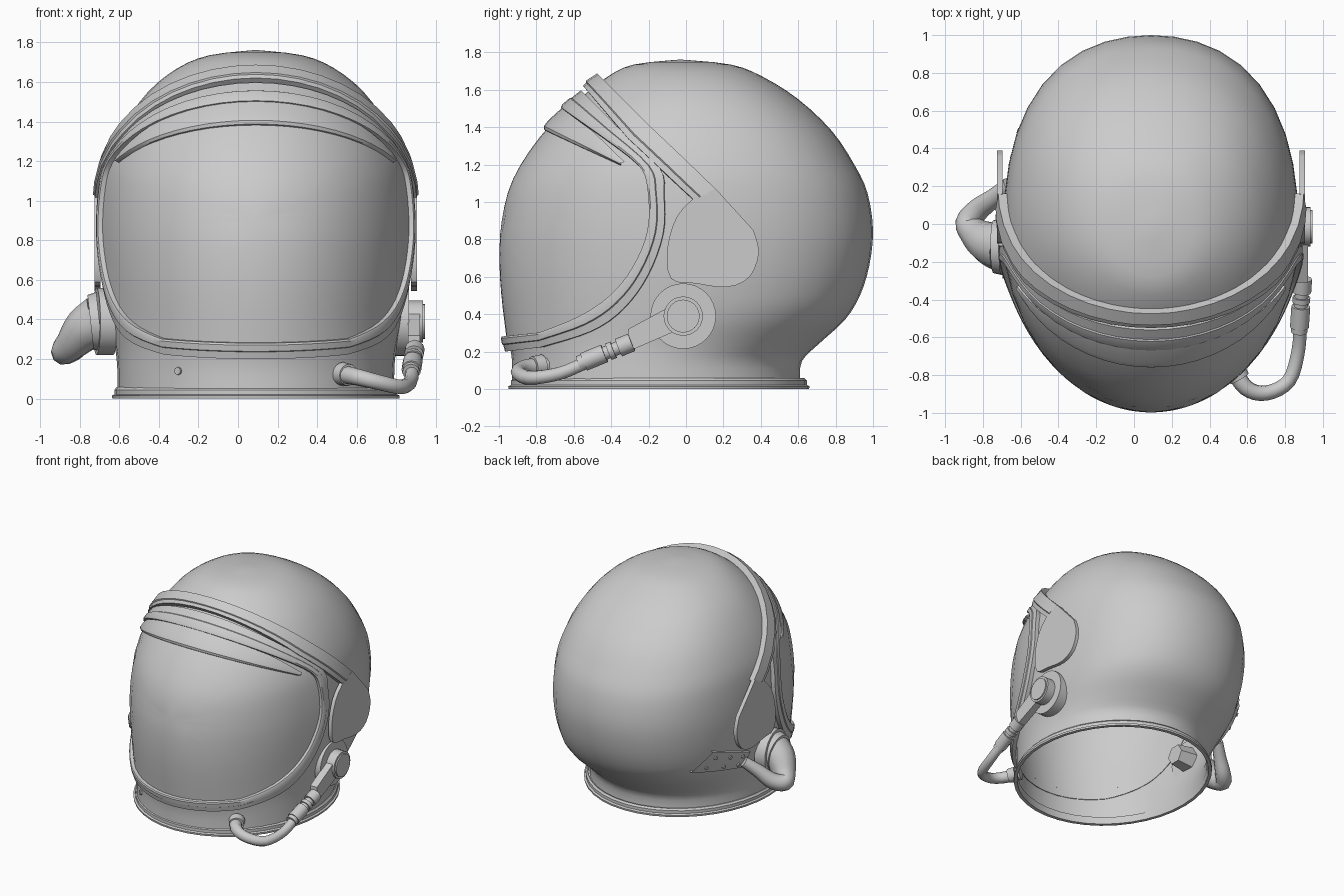
import bpy, bmesh, math
from mathutils import Vector

if "Cube" in bpy.data.objects:
    bpy.data.objects.remove(bpy.data.objects["Cube"])

CX = 0.09  # helmet symmetry plane


def spline(pts, n=4, closed=False):
    """Catmull-Rom resampling of tuples of any size."""
    out, m = [], len(pts)
    g = (lambda i: pts[i % m]) if closed else (lambda i: pts[max(0, min(m - 1, i))])
    for i in range(m if closed else m - 1):
        a, b, c, d = g(i - 1), g(i), g(i + 1), g(i + 2)
        for k in range(n):
            t = k / n
            out.append(tuple(0.5 * (2 * q + (r - p) * t + (2 * p - 5 * q + 4 * r - s) * t * t
                                    + (3 * q - p - 3 * r + s) * t ** 3)
                             for p, q, r, s in zip(a, b, c, d)))
    if not closed:
        out.append(tuple(pts[-1]))
    return out


def make(name, verts, faces, angle=35):
    me = bpy.data.meshes.new(name)
    me.from_pydata([tuple(v) for v in verts], [], faces)
    bm = bmesh.new()
    bm.from_mesh(me)
    bmesh.ops.remove_doubles(bm, verts=bm.verts, dist=1e-5)
    bmesh.ops.recalc_face_normals(bm, faces=bm.faces)
    bm.to_mesh(me)
    bm.free()
    ob = bpy.data.objects.new(name, me)
    bpy.context.collection.objects.link(ob)
    bpy.ops.object.select_all(action='DESELECT')
    ob.select_set(True)
    bpy.context.view_layer.objects.active = ob
    bpy.ops.object.shade_smooth_by_angle(angle=math.radians(angle))
    return ob


def grid(name, rows, wrap_u=False, wrap_v=False, angle=35):
    n, m = len(rows), len(rows[0])
    faces = [(i * m + j, i * m + (j + 1) % m, (i + 1) % n * m + (j + 1) % m, (i + 1) % n * m + j)
             for i in range(n if wrap_u else n - 1) for j in range(m if wrap_v else m - 1)]
    return make(name, [v for r in rows for v in r], faces, angle)


# Shell levels: z, front y, back y, half width
LEVELS = spline([
    (0.04, -.93, .61, .70), (0.15, -.93, .62, .70), (0.25, -.945, .72, .71), (0.37, -.96, .85, .735),
    (0.5, -.975, .93, .755), (0.66, -.985, .98, .772), (0.85, -.98, 1.0, .78), (1.05, -.94, .97, .77),
    (1.2, -.87, .90, .742), (1.38, -.74, .78, .665), (1.55, -.57, .60, .545), (1.67, -.42, .41, .395),
    (1.735, -.28, .24, .235), (1.762, -.03, -.03, 0)], 3)


def level(z):
    for a, b in zip(LEVELS, LEVELS[1:]):
        if z <= b[0]:
            break
    t = max(0, min(1, (z - a[0]) / (b[0] - a[0])))
    yf, yb, hw = (p + (q - p) * t for p, q in zip(a[1:], b[1:]))
    return (yf + yb) / 2, (yb - yf) / 2, hw


def outline(t, z, yc, ry, hw):
    """Oval cross-section, slightly fuller at the back corners (t = 0 is the front)."""
    full = min(1, max(0, (z - .15) / .3)) * .042
    f = 1 + (full * math.sin(2 * t) ** 2 if math.cos(t) < 0 else 0)
    return Vector((CX + hw * f * math.sin(t), yc - ry * f * math.cos(t), z))


def surf(th, z, off=0.0):
    """Point on the shell at angle th and height z, pushed out by off."""
    def p(t, h):
        return outline(t, h, *level(h))
    n = (p(th + .02, z) - p(th - .02, z)).cross(p(th, z + .03) - p(th, z - .03)).normalized()
    return p(th, z) + n * off


def to_angle(y, z):
    yc, ry, _ = level(z)
    return math.acos(max(-1, min(1, (yc - y) / ry))), z


def front_y(z):
    yc, ry, _ = level(z)
    return yc - ry


def loop(z_top, side_pts, z_low=None):
    """Side-view curve from the front centre at z_top through (y, z) points, mirrored;
    closed at the front centre at z_low if given. Returns (angle, z) points."""
    def ease(z0, q):  # straight in side view, spaced evenly in angle
        y0 = front_y(z0)
        return [to_angle(y0 + (q[0] - y0) * (k / 7) ** 2, z0 + (q[1] - z0) * (k / 7) ** 2) for k in range(7)]
    h = ease(z_top, side_pts[0]) + [to_angle(*p) for p in spline(side_pts, 4)]
    h[0] = (0.0, z_top)
    if z_low is None:
        return [(-t, z) for t, z in h[:0:-1]] + h
    h += ease(z_low, side_pts[-1])[::-1]
    h[-1] = (0.0, z_low)
    return h + [(-t, z) for t, z in h[-2:0:-1]]


def band(name, a, b, section, closed=False, angle=35):
    rows = [[surf(p[0] + (q[0] - p[0]) * t, p[1] + (q[1] - p[1]) * t, o) for t, o in section]
            for p, q in zip(a, b)]
    return grid(name, rows, wrap_u=closed, angle=angle)


def rod(name, p, q, r1, r2=None, n=24):
    p, q = Vector(p), Vector(q)
    rot = (q - p).to_track_quat('Z', 'Y')
    r2 = r1 if r2 is None else r2
    c = [rot @ Vector((math.cos(k * math.tau / n), math.sin(k * math.tau / n), 0)) for k in range(n)]
    verts = [p + v * r1 for v in c] + [q + v * r2 for v in c]
    faces = [(k, (k + 1) % n, n + (k + 1) % n, n + k) for k in range(n)]
    return make(name, verts, faces + [tuple(range(n)), tuple(range(n, 2 * n))])


def hose(name, pts):
    """Tube through (x, y, z, radius) points."""
    pts = spline(pts, 4)
    cu = bpy.data.curves.new(name, 'CURVE')
    cu.dimensions, cu.bevel_depth, cu.bevel_resolution, cu.use_fill_caps = '3D', 1.0, 3, True
    s = cu.splines.new('POLY')
    s.points.add(len(pts) - 1)
    for sp, (x, y, z, r) in zip(s.points, pts):
        sp.co, sp.radius = (x, y, z, 1), r
    s.use_smooth = True
    bpy.context.collection.objects.link(bpy.data.objects.new(name, cu))


def prism(name, yz, x0, x1):
    n = len(yz)
    verts = [(x, y, z) for x in (x0, x1) for y, z in yz]
    faces = [(k, (k + 1) % n, n + (k + 1) % n, n + k) for k in range(n)]
    make(name, verts, faces + [tuple(range(n)), tuple(range(n, 2 * n))])


# Shell, open at the neck, and neck ring
TURN = [k * math.tau / 40 for k in range(40)]
grid("helmet_shell", [[outline(t, z, (yf + yb) / 2, (yb - yf) / 2, hw) for t in TURN]
                      for z, yf, yb, hw in LEVELS], wrap_v=True, angle=60)
grid("neck_ring", [[(CX + .725 * f * math.sin(t), -.145 - .803 * f * math.cos(t), z) for t in TURN]
                   for z, f in ((0, 1), (.015, 1.003), (.022, .985), (.045, .985), (.058, .97), (.058, .96), (0, .965))],
     wrap_u=True, wrap_v=True)

# Visor glass and its raised frame
inner = loop(1.48, [(-.45, 1.345), (-.25, 1.19), (-.2, 1.07), (-.2, .85), (-.28, .65),
                    (-.4, .5), (-.56, .39), (-.76, .305)], .285)
outer = loop(1.575, [(-.36, 1.39), (-.14, 1.18), (-.115, 1.03), (-.12, .83), (-.2, .61),
                     (-.33, .43), (-.5, .31), (-.76, .225)], .205)
band("visor_glass", inner, [(0, .9)] * len(inner), [(k / 8, .012) for k in range(9)], True, 60)
band("visor_frame", inner, outer,
     [(0, 0), (0, .036), (.12, .042), (.5, .04), (.55, .034), (1, .03), (1, -.006)], True)

# Brow shade under the frame
band("brow_shade", loop(1.375, [(-.55, 1.285), (-.34, 1.19)]), loop(1.48, [(-.48, 1.36), (-.32, 1.205)]),
     [(0, -.006), (0, .02), (.1, .032), (.35, .036), (1, .03), (1, -.006)])

# Outer cover strap running down to the side pads
band("cover_strap", loop(1.59, [(-.3, 1.325), (.04, 1.01)]), loop(1.65, [(-.17, 1.37), (.16, 1.06)]),
     [(0, -.006), (0, .04), (.25, .044), (.3, .052), (1, .046), (1, -.006)])

# Side pads
pad = [(.16, 1.07)] + spline([(.36, .85), (.39, .73), (.34, .6), (.22, .545), (.05, .565), (-.08, .59),
                              (-.10, .75), (-.05, .92), (.04, 1.02)], 3)
for side, sg in (("left", -1), ("right", 1)):
    prism(f"{side}_side_pad", pad, CX + sg * .785, CX + sg * .815)

# Right ear pivot with arm
rod("ear_disc", (.78, -.015, .39), (.865, -.015, .39), .175, n=32)
rod("ear_knob", (.86, -.015, .39), (.935, -.015, .39), .105)
rod("ear_knob_cap", (.93, -.015, .39), (.945, -.015, .39), .088)
prism("mic_arm", [(-.08, .445), (-.31, .32), (-.31, .20), (-.01, .33)], .86, .92)

# Connectors and feed hose to the chin
h0, h1 = Vector((.893, -.29, .25)), Vector((.875, -.56, .14))
for k, (a, b, r) in enumerate([(0, .26, .05), (.26, .36, .036), (.36, .46, .047), (.46, .54, .036),
                               (.54, .95, .05), (.95, 1.05, .043)]):
    rod(f"hose_connector_{k}", h0.lerp(h1, a), h0.lerp(h1, b), r, n=12)
hose("chin_hose", [(.88, -.52, .15, .035), (.87, -.67, .085, .036), (.82, -.83, .06, .038),
                   (.70, -.895, .085, .04), (.59, -.865, .112, .044), (.51, -.74, .125, .05)])
rod("chin_port", (.53, -.77, .125), (.56, -.82, .12), .06, .055, n=16)

# Left air port, elbow hose and inner fitting
rod("air_port_disc", (-.63, -.11, .39), (-.715, -.12, .39), .17)
rod("air_port_collar", (-.70, -.12, .39), (-.745, -.12, .385), .15, .14)
hose("air_elbow", [(-.70, -.12, .39, .135), (-.77, -.10, .35, .115), (-.84, -.05, .275, .085),
                   (-.88, .01, .235, .065), (-.82, .08, .26, .06), (-.74, .14, .34, .05), (-.66, .21, .42, .04)])
rod("inner_fitting", (-.64, -.11, .39), (-.50, -.11, .39), .10, .08, n=6)

# Riveted plate rising behind the elbow
low = [to_angle(.19 + .42 * k / 6, .37 + .09 * k / 6) for k in range(7)]
high = [to_angle(.14 + .36 * k / 6, .48 + .12 * k / 6) for k in range(7)]
low, high = ([(-t, z) for t, z in s] for s in (low, high))
band("hose_plate", low, high, [(0, -.01)] + [(k / 4, .02) for k in range(5)] + [(1, -.01)])
for i in (1, 3, 5):
    for f in (.25, .75):
        t, z = (p + (q - p) * f for p, q in zip(low[i], high[i]))
        rod("plate_rivet", surf(t, z, .01), surf(t, z, .03), .014, n=8)

# Small stud on the chin
th = -math.asin(.39 / .7)
rod("chin_stud", surf(th, .14), surf(th, .14, .012), .02, n=8)
